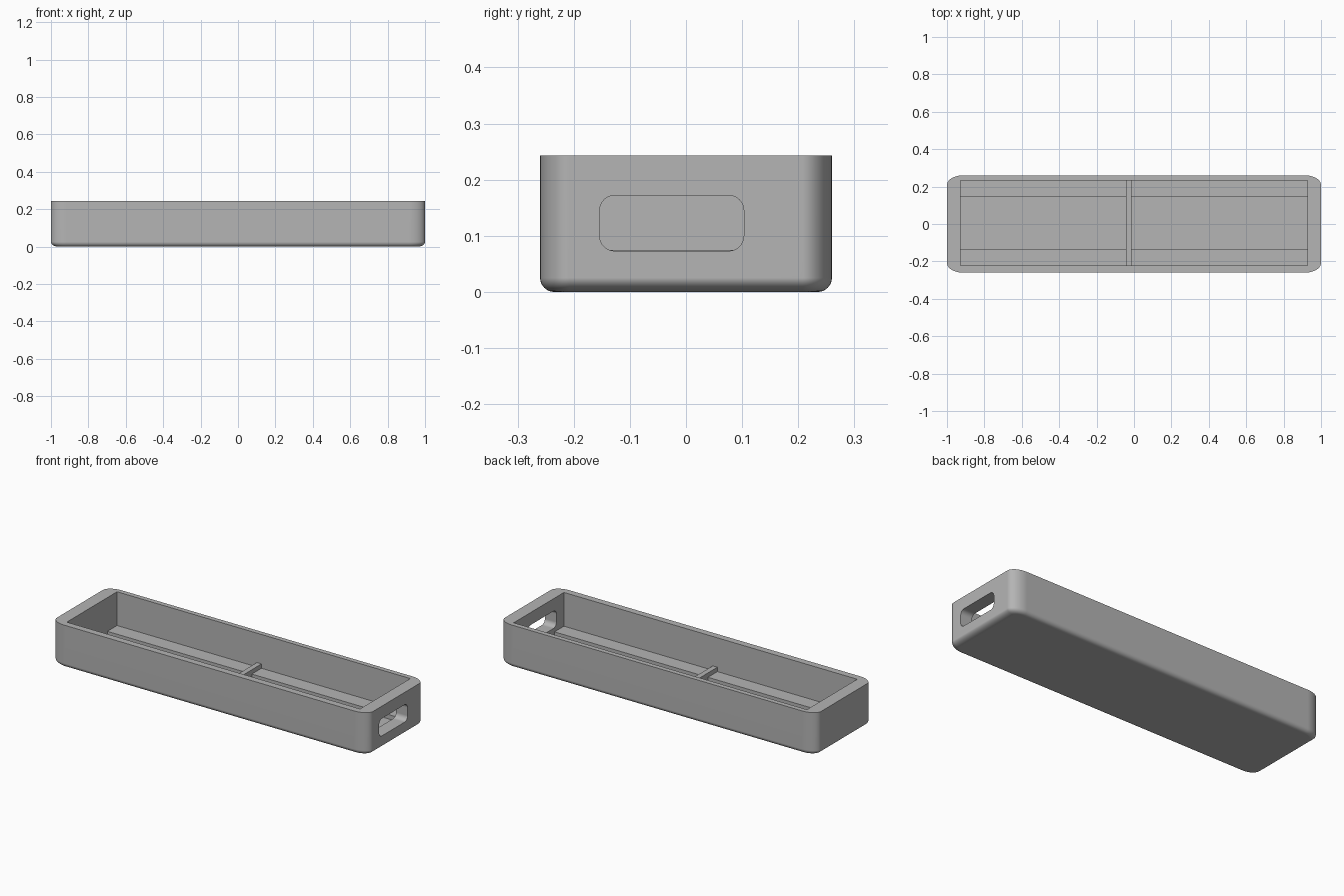
import bpy, bmesh, math

if "Cube" in bpy.data.objects:
    bpy.data.objects.remove(bpy.data.objects["Cube"], do_unlink=True)

grey = bpy.data.materials.new("plain grey")
grey.use_nodes = True
grey.diffuse_color = (0.46, 0.46, 0.46, 1)
grey.node_tree.nodes["Principled BSDF"].inputs["Base Color"].default_value = (0.46, 0.46, 0.46, 1)


def rounded_outline(u0, u1, v0, v1, ru, rv, steps):
    """Rectangle outline with elliptical corners."""
    points = []
    corners = [(u1 - ru, v1 - rv), (u0 + ru, v1 - rv), (u0 + ru, v0 + rv), (u1 - ru, v0 + rv)]
    for quarter, (cu, cv) in enumerate(corners):
        for i in range(steps + 1):
            a = (quarter + i / steps) * math.pi / 2
            points.append((cu + ru * math.cos(a), cv + rv * math.sin(a)))
    return points


def loft(name, rings):
    """Closed solid through a stack of matching rings."""
    bm = bmesh.new()
    loops = [[bm.verts.new(p) for p in ring] for ring in rings]
    n = len(loops[0])
    for low, high in zip(loops, loops[1:]):
        for i in range(n):
            j = (i + 1) % n
            bm.faces.new((low[i], low[j], high[j], high[i]))
    bm.faces.new(loops[0])
    bm.faces.new(loops[-1])
    bmesh.ops.recalc_face_normals(bm, faces=bm.faces)
    mesh = bpy.data.meshes.new(name)
    bm.to_mesh(mesh)
    bm.free()
    mesh.materials.append(grey)
    obj = bpy.data.objects.new(name, mesh)
    bpy.context.collection.objects.link(obj)
    return obj


def box(name, x0, x1, y0, y1, z0, z1):
    base = [(x0, y0), (x1, y0), (x1, y1), (x0, y1)]
    return loft(name, [[(x, y, z) for x, y in base] for z in (z0, z1)])


def activate(obj):
    bpy.ops.object.select_all(action='DESELECT')
    obj.select_set(True)
    bpy.context.view_layer.objects.active = obj


def cut(obj, cutter):
    cutter.hide_render = True
    mod = obj.modifiers.new("cut", 'BOOLEAN')
    mod.operation = 'DIFFERENCE'
    mod.solver = 'EXACT'
    mod.object = cutter
    activate(obj)
    bpy.ops.object.modifier_apply(modifier=mod.name)
    bpy.data.objects.remove(cutter, do_unlink=True)


# Outer body: rounded upright corners and a rounded bottom edge
height, half_y = 0.243, 0.26
rings = []
for i in range(9):
    a = i / 8 * math.pi / 2
    shrink = 1 - math.sin(a)
    dx, dy = 0.04 * shrink, 0.025 * shrink
    outline = rounded_outline(-1 + dx, 1 - dx, -half_y + dy, half_y - dy, 0.085 - dx, 0.052 - dy, 10)
    rings.append([(x, y, 0.025 * (1 - math.cos(a))) for x, y in outline])
rings.append([(x, y, height) for x, y, z in rings[-1]])
tray = loft("tray_body", rings)

# Main cavity, leaving a low ledge along both long walls
in_x, y_front, y_back = 0.927, -0.222, 0.232
cut(tray, box("cavity_cutter", -in_x, in_x, y_front, y_back, 0.05, 0.4))
# Sunken channel between the ledges
cut(tray, box("channel_cutter", -in_x, in_x, -0.137, 0.145, 0.025, 0.15))
# Rounded opening through one end wall
slot = rounded_outline(-0.154, 0.103, 0.073, 0.172, 0.027, 0.027, 8)
cut(tray, loft("slot_cutter", [[(x, y, z) for y, z in slot] for x in (0.85, 1.1)]))

activate(tray)
bpy.ops.object.shade_smooth_by_angle(angle=math.radians(30))
weighted = tray.modifiers.new("even_shading", 'WEIGHTED_NORMAL')
weighted.keep_sharp = True

# Low cross rib across the cavity
box("cross_rib", -0.043, -0.014, y_front, y_back, 0.022, 0.075)
